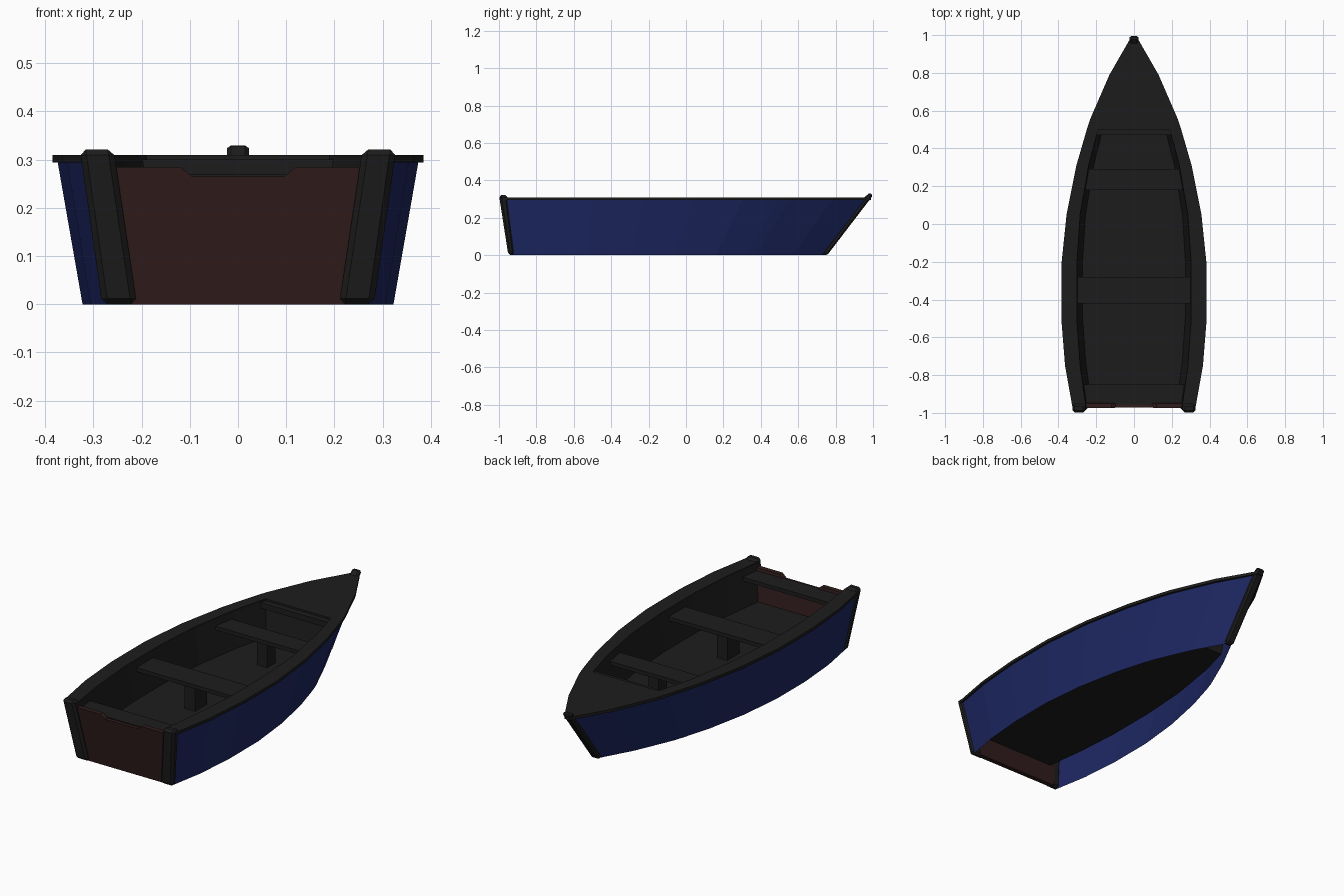
import bpy, bmesh
from mathutils import Vector

if "Cube" in bpy.data.objects:
    bpy.data.objects.remove(bpy.data.objects["Cube"])


def mat(name, col):
    m = bpy.data.materials.new(name)
    m.diffuse_color = (*col, 1)
    m.use_nodes = True
    m.node_tree.nodes["Principled BSDF"].inputs["Base Color"].default_value = m.diffuse_color
    return m


DARK = mat("dark_wood", (0.012, 0.012, 0.012))
BLUE = mat("hull_blue", (0.012, 0.02, 0.12))
RED = mat("stern_red", (0.03, 0.012, 0.012))


def make(name, verts, faces, m=DARK, mirror=False, thick=0, bevel=0):
    me = bpy.data.meshes.new(name)
    me.from_pydata([Vector(v) for v in verts], [], faces)
    bm = bmesh.new()
    bm.from_mesh(me)
    bmesh.ops.recalc_face_normals(bm, faces=bm.faces)
    bm.to_mesh(me)
    bm.free()
    me.materials.append(m)
    o = bpy.data.objects.new(name, me)
    bpy.context.collection.objects.link(o)
    if mirror:
        md = o.modifiers.new("mirror", 'MIRROR')
        md.use_clip = True
    if thick:
        s = o.modifiers.new("thickness", 'SOLIDIFY')
        s.thickness, s.offset = thick, 0
    if bevel:
        b = o.modifiers.new("bevel", 'BEVEL')
        b.width, b.segments = bevel, 1
    return o


def strip(name, a, b, m=DARK, **kw):
    # quads between two matching polylines
    n = len(a)
    return make(name, a + b, [(i, i + 1, n + i + 1, n + i) for i in range(n - 1)], m, **kw)


def prism(name, a, b, **kw):
    # solid between two matching closed outlines
    n = len(a)
    f = [tuple(range(n)), tuple(range(2 * n - 1, n - 1, -1))]
    f += [(i, (i + 1) % n, n + (i + 1) % n, n + i) for i in range(n)]
    return make(name, a + b, f, **kw)


def box(name, x0, x1, y0, y1, z0, z1, **kw):
    ring = [(x0, y0), (x1, y0), (x1, y1), (x0, y1)]
    return prism(name, [(x, y, z0) for x, y in ring], [(x, y, z1) for x, y in ring], **kw)


# half outlines in plan, stern to bow
outer = [(.325, -.975), (.365, -.75), (.385, -.5), (.385, -.22), (.357, .05),
         (.305, .31), (.25, .5), (.23, .56), (.13, .79), (.015, .99)]
inner = [(.255, -.965), (.285, -.75), (.303, -.5), (.303, -.22), (.285, .05), (.24, .31), (.19, .5)]

# open-bottomed hull sides
top = [(max(x - .01, .01), y - .005, .3) for x, y in outer]
bot = [(x * .86, -.1 + .857 * y, 0) for x, y, z in top]
strip("hull_sides", top, bot, BLUE, mirror=True)

# gunwale rim with bow deck
k = len(inner)
rim = [(x, y, .302) for x, y in outer] + [(x, y, .302) for x, y in inner] + [(0, .99, .302), (0, .5, .302)]
n = len(outer)
faces = [(i, i + 1, n + i + 1, n + i) for i in range(k - 1)]
faces.append(tuple(range(k - 1, n)) + (n + k, n + k + 1, n + k - 1))
make("gunwale_and_deck", rim, faces, mirror=True, thick=.015)
box("deck_beam", -.2, .2, .47, .5, .27, .3)

# inner lining and raised floor
lt = [(x, y, .3) for x, y in inner]
lb = [(x * .9, y * .96, .12) for x, y in inner]
strip("inner_lining", lt, lb, mirror=True)
strip("floor", lb, [(0, y, z) for x, y, z in lb], mirror=True)
make("deck_bulkhead", [(-.19, .5, .3), (.19, .5, .3), lb[-1], (-lb[-1][0], lb[-1][1], .12)], [(0, 1, 2, 3)])

# transom with a notch in its upper edge
prof = [(.24, 0), (.28, .285), (.12, .285), (.095, .265)]
prof += [(-x, z) for x, z in reversed(prof)]
prism("transom", [(x, -.935 - .14 * z, z) for x, z in prof],
      [(x, -.91 - .14 * z, z) for x, z in prof], m=RED)

# stern corner posts
for s, side in ((-1, "left"), (1, "right")):
    lo = [(s * x, y, 0) for x, y in ((.21, -.95), (.282, -.95), (.282, -.915), (.21, -.915))]
    hi = [(s * x, y, .321) for x, y in ((.258, -1), (.328, -1), (.328, -.955), (.258, -.955))]
    prism("stern_post_" + side, lo, hi, bevel=.012)

# raked stem post at the bow
stem = [(.722, 0), (.755, 0), (1, .32), (.982, .334), (.955, .31)]
prism("stem_post", [(-.023, y, z) for y, z in stem], [(.023, y, z) for y, z in stem], bevel=.008)

# seats with central supports
for name, y0, y1, w0, w1 in (("bow_seat", .18, .29, .26, .24),
                             ("middle_seat", -.42, -.28, .298, .298),
                             ("stern_seat", -.955, -.85, .255, .27)):
    ring = [(-w0, y0), (w0, y0), (w1, y1), (-w1, y1)]
    prism(name, [(x, y, .25) for x, y in ring], [(x, y, .27) for x, y in ring])
    if name != "stern_seat":
        box(name + "_support", -.03, .03, y0 + .02, y1 - .02, .12, .25)
